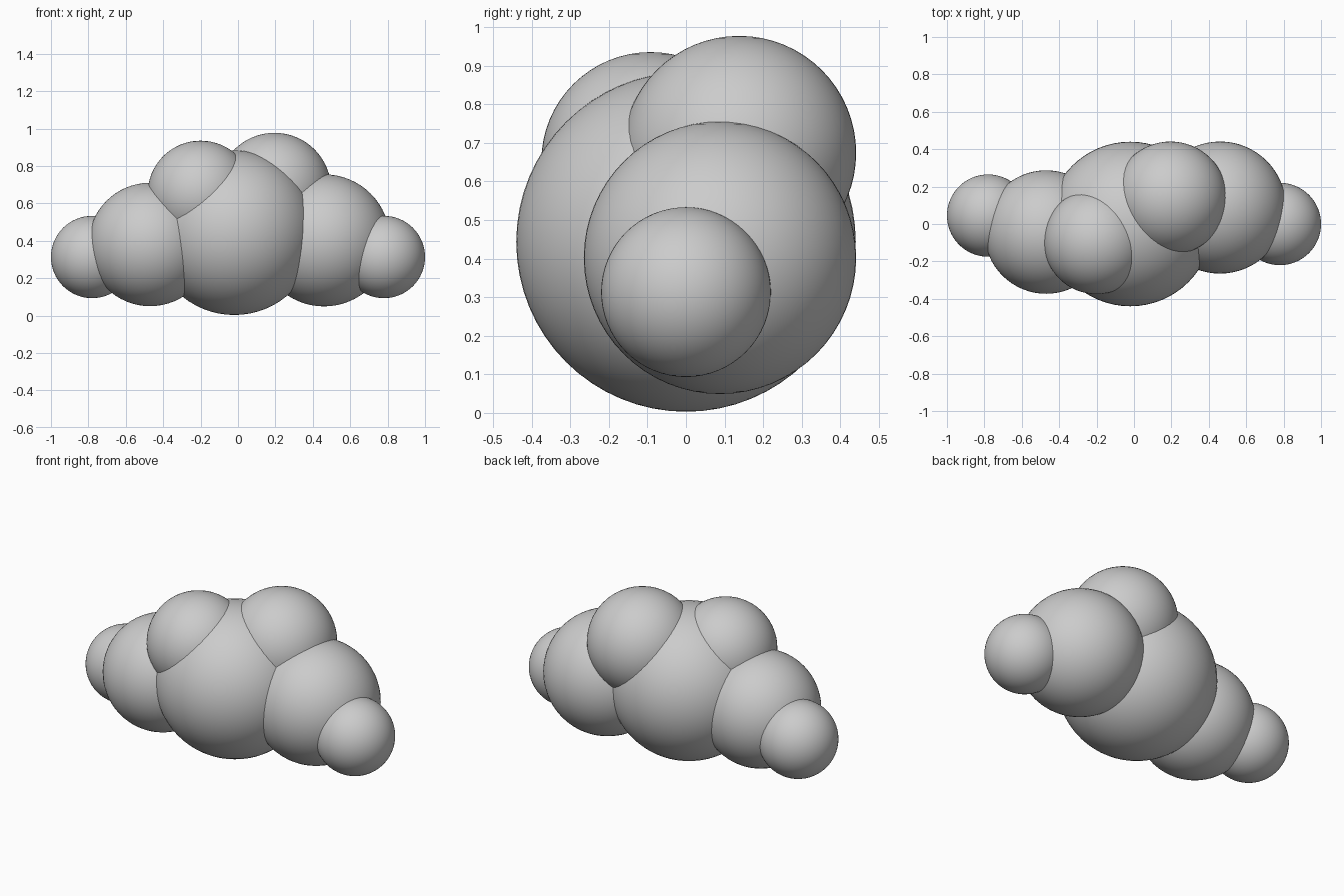
import bpy

# Remove the default object
cube = bpy.data.objects.get("Cube")
if cube:
    bpy.data.objects.remove(cube, do_unlink=True)

# Single soft grey material
GREY = (0.6, 0.6, 0.6, 1.0)
mat = bpy.data.materials.new("cloud_grey")
mat.use_nodes = True
mat.diffuse_color = GREY
bsdf = next(n for n in mat.node_tree.nodes if n.type == 'BSDF_PRINCIPLED')
bsdf.inputs["Base Color"].default_value = GREY


def puff(name, center, radius):
    """One smooth, round lobe of the cloud."""
    bpy.ops.mesh.primitive_uv_sphere_add(
        segments=64, ring_count=32, radius=radius, location=center)
    obj = bpy.context.object
    obj.name = name
    obj.data.name = name
    obj.data.materials.append(mat)
    bpy.ops.object.shade_smooth()


# Main body
puff("center_puff", (-0.02, 0.0, 0.443), 0.44)

# Side lobes, tapering outwards
puff("left_middle_puff", (0.46, 0.088, 0.402), 0.353)
puff("left_end_puff", (0.78, 0.0, 0.313), 0.22)
puff("right_middle_puff", (-0.47, -0.043, 0.38), 0.33)
puff("right_end_puff", (-0.78, 0.045, 0.313), 0.22)

# Upper lobes
puff("top_left_puff", (0.195, 0.138, 0.674), 0.303)
puff("top_right_puff", (-0.2, -0.092, 0.652), 0.283)
